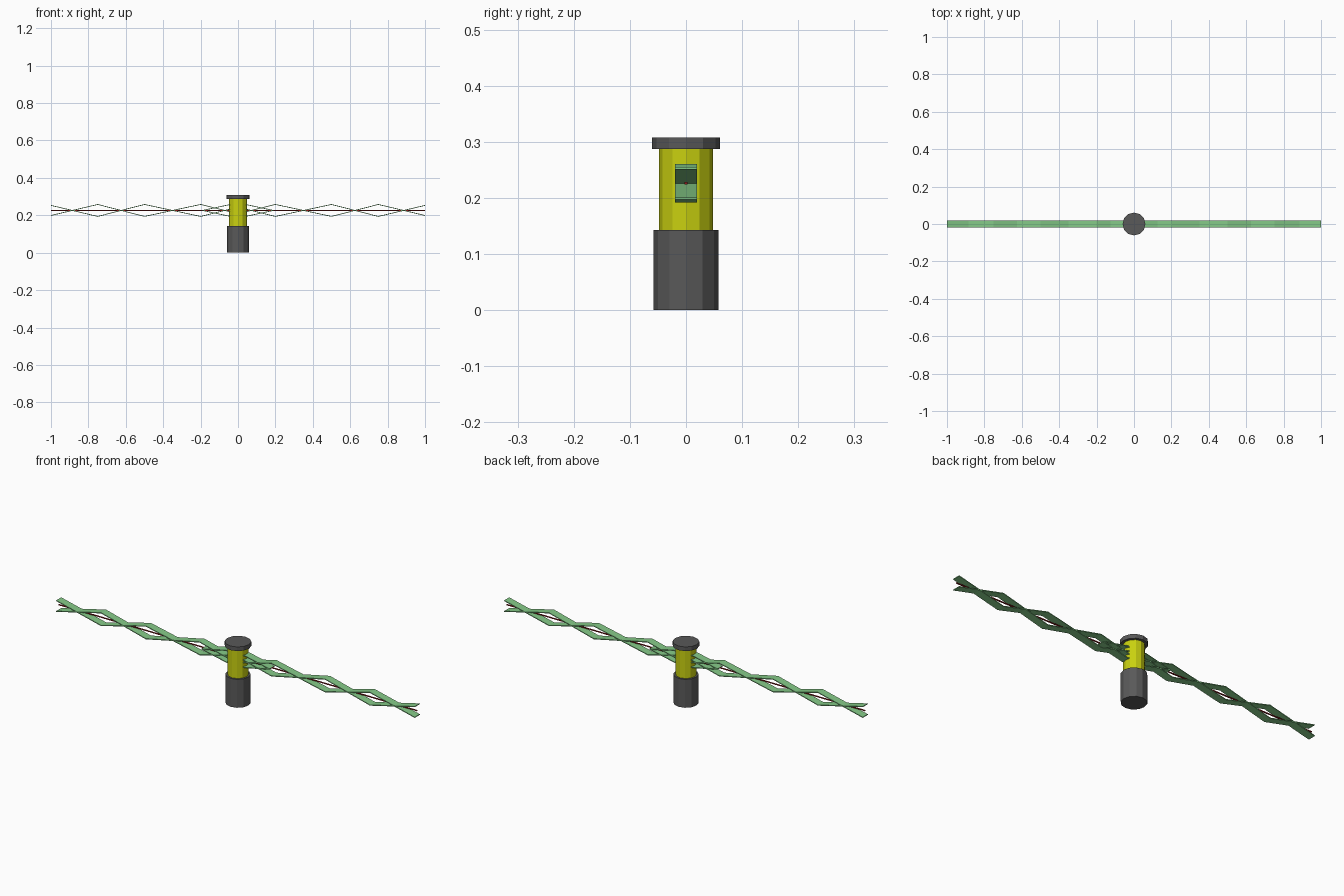
import bpy, bmesh, math

if "Cube" in bpy.data.objects:
    bpy.data.objects.remove(bpy.data.objects["Cube"])

def material(name, rgb):
    m = bpy.data.materials.new(name)
    m.diffuse_color = (*rgb, 1)
    m.use_nodes = True
    m.node_tree.nodes["Principled BSDF"].inputs["Base Color"].default_value = m.diffuse_color
    return m

GREY = material("dark_grey", (0.1, 0.1, 0.1))
YELLOW = material("yellow", (0.58, 0.63, 0.005))
GREEN = material("green", (0.23, 0.58, 0.24))
RED = material("red", (0.3, 0.01, 0.01))
MID = 0.226  # height of the strand axis

def drum(name, radius, z0, z1, mat):
    bpy.ops.mesh.primitive_cylinder_add(vertices=12, radius=radius, depth=z1 - z0,
                                        location=(0, 0, (z0 + z1) / 2))
    ob = bpy.context.object
    ob.name = name
    ob.data.materials.append(mat)

def ribbon(name, points, half_width, thick, mat):
    """Folded flat strip following an x-z profile."""
    bm = bmesh.new()
    rings = []
    for x, z in points:
        rings.append([bm.verts.new((x, y, z + dz)) for y, dz in
                      ((-half_width, -thick / 2), (half_width, -thick / 2),
                       (half_width, thick / 2), (-half_width, thick / 2))])
    for a, b in zip(rings, rings[1:]):
        for i in range(4):
            j = (i + 1) % 4
            bm.faces.new((a[i], a[j], b[j], b[i]))
    bm.faces.new(rings[0])
    bm.faces.new(rings[-1])
    bmesh.ops.recalc_face_normals(bm, faces=bm.faces)
    me = bpy.data.meshes.new(name)
    bm.to_mesh(me)
    bm.free()
    me.materials.append(mat)
    bpy.context.collection.objects.link(bpy.data.objects.new(name, me))

# Central post
drum("base", 0.058, 0, 0.143, GREY)
drum("post", 0.048, 0.143, 0.287, YELLOW)
drum("cap", 0.061, 0.287, 0.308, GREY)

# Crossing zigzag strips on each side, overlapping inside the post
profile = [(1, 0.027), (0.75, -0.032), (0.5, 0.032), (0.2, -0.032),
           (-0.05, 0.030), (-0.19, 0)]
for side, sx in (("right", 1), ("left", -1)):
    for level, sz in (("a", 1), ("b", -1)):
        ribbon(f"{side}_strip_{level}", [(sx * x, MID + sz * z) for x, z in profile],
               0.02, 0.004, GREEN)

# Thin core wire along the axis
ribbon("core_wire", [(-1, MID), (1, MID)], 0.003, 0.004, RED)
